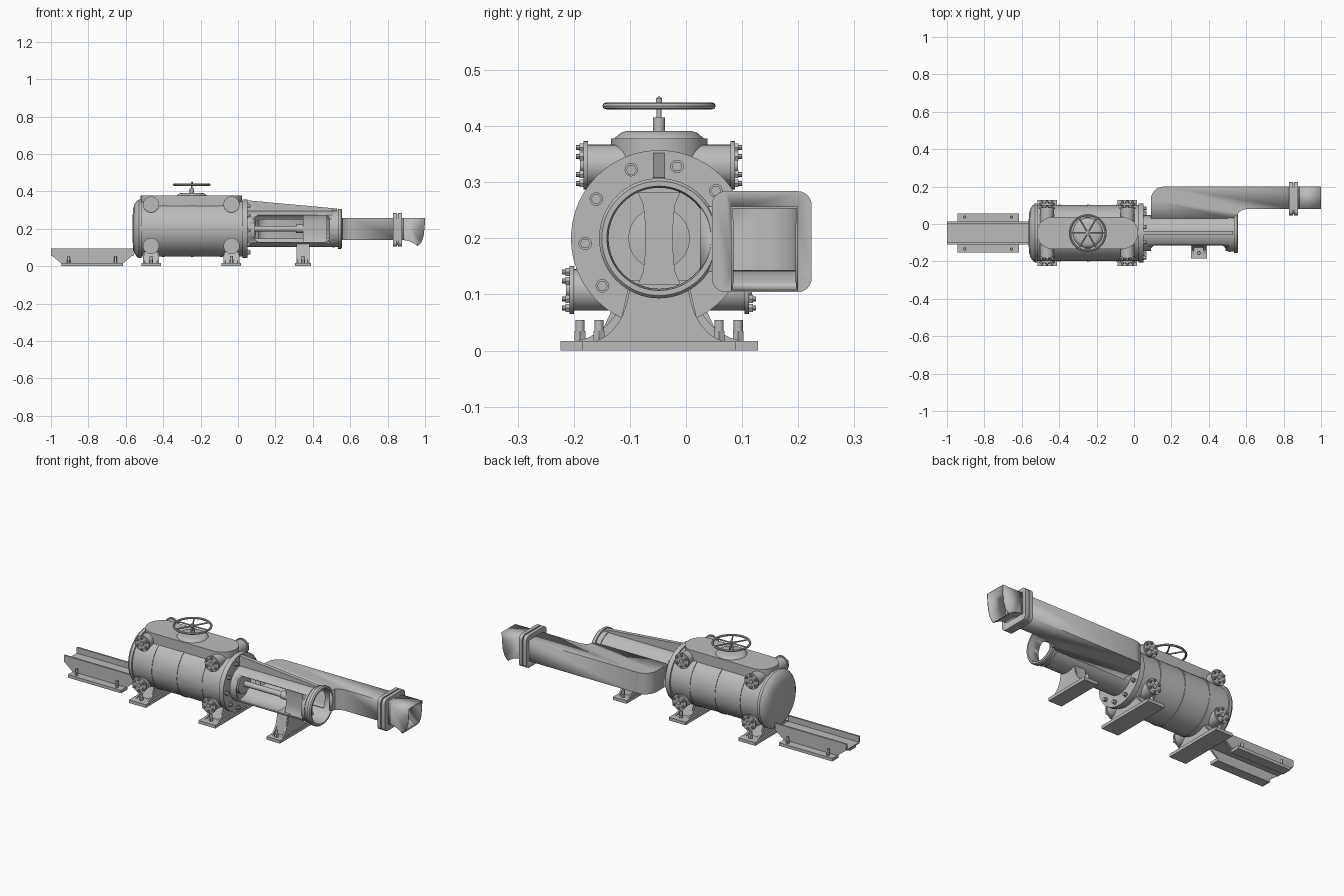
import bpy, bmesh, math
from mathutils import Matrix, Vector

cube = bpy.data.objects.get("Cube")
if cube:
    bpy.data.objects.remove(cube)

grey = bpy.data.materials.new("machine_grey")
grey.use_nodes = True
grey.diffuse_color = (0.5, 0.5, 0.5, 1)
grey.node_tree.nodes["Principled BSDF"].inputs["Base Color"].default_value = (0.5, 0.5, 0.5, 1)

CY, CZ = -0.048, 0.2          # main axis of the machine
ENDS = (-0.465, -0.035)       # stations of the pipes and feet


def finish(name, bm):
    bmesh.ops.recalc_face_normals(bm, faces=bm.faces)
    me = bpy.data.meshes.new(name)
    bm.to_mesh(me)
    bm.free()
    me.materials.append(grey)
    ob = bpy.data.objects.new(name, me)
    bpy.context.collection.objects.link(ob)
    bpy.ops.object.select_all(action='DESELECT')
    ob.select_set(True)
    bpy.context.view_layer.objects.active = ob
    bpy.ops.object.shade_smooth_by_angle(angle=math.radians(35))
    return ob


def place(axis, a, b, c):
    """Point from two in-plane coordinates and one along the axis."""
    return Vector({'x': (c, a, b), 'y': (a, c, b), 'z': (a, b, c)}[axis])


def revolve(name, profile, axis='x', centre=(CY, CZ), n=48, closed=False):
    bm = bmesh.new()
    rings = []
    for t, r in profile:
        if r == 0:
            rings.append([bm.verts.new(place(axis, *centre, t))] * n)
            continue
        rings.append([bm.verts.new(place(axis, centre[0] + r * math.cos(2 * math.pi * i / n),
                                         centre[1] + r * math.sin(2 * math.pi * i / n), t))
                      for i in range(n)])
    pairs = list(zip(rings, rings[1:])) + ([(rings[-1], rings[0])] if closed else [])
    for p, q in pairs:
        for i in range(n):
            j = (i + 1) % n
            bm.faces.new(list(dict.fromkeys((p[i], p[j], q[j], q[i]))))
    return finish(name, bm)


def rod(name, axis, centre, lo, hi, r, n=16):
    return revolve(name, [(lo, 0), (lo, r), (hi, r), (hi, 0)], axis, centre, n)


def prism(name, pts, axis, lo, hi, bevel=0):
    bm = bmesh.new()
    a, b = ([bm.verts.new(place(axis, u, v, t)) for u, v in pts] for t in (lo, hi))
    bm.faces.new(a)
    bm.faces.new(b)
    for i in range(len(pts)):
        j = (i + 1) % len(pts)
        bm.faces.new((a[i], a[j], b[j], b[i]))
    if bevel:
        top = [e for e in bm.edges if all(v in b for v in e.verts)]
        bmesh.ops.bevel(bm, geom=top, offset=bevel, segments=4, profile=0.5, affect='EDGES')
    return finish(name, bm)


def rounded(x0, x1, y0, y1, r, n=6):
    pts = []
    for k, (x, y) in enumerate(((x1 - r, y1 - r), (x0 + r, y1 - r), (x0 + r, y0 + r), (x1 - r, y0 + r))):
        for i in range(n + 1):
            a = math.pi / 2 * (k + i / n)
            pts.append((x + r * math.cos(a), y + r * math.sin(a)))
    return pts


def box(name, x0, x1, y0, y1, z0, z1):
    return prism(name, [(x0, y0), (x1, y0), (x1, y1), (x0, y1)], 'z', z0, z1)


def cut(ob, cutter):
    m = ob.modifiers.new("cut", 'BOOLEAN')
    m.operation, m.object, m.solver = 'DIFFERENCE', cutter, 'EXACT'
    ob.select_set(True)
    bpy.context.view_layer.objects.active = ob
    bpy.ops.object.modifier_apply(modifier=m.name)
    bpy.data.objects.remove(cutter)


def sheet(ob, thickness):
    m = ob.modifiers.new("sheet", 'SOLIDIFY')
    m.thickness, m.offset = thickness, -1


def bolt(name, x, y, z, r=0.011):
    rod(name + "_nut", 'z', (x, y), z, z + 0.018, r, 6)
    rod(name + "_stud", 'z', (x, y), z, z + 0.037, r * 0.75, 12)


# Pressure vessel with domed end and front flange
revolve("vessel", [(-0.565, 0), (-0.562, 0.1), (-0.555, 0.128), (-0.543, 0.147), (-0.53, 0.157),
                   (-0.515, 0.157), (-0.515, 0.149), (0.025, 0.149), (0.025, 0.157),
                   (0.052, 0.157), (0.052, 0)], n=72)
for x in (-0.4, -0.245, -0.09):
    revolve("vessel_band", [(x - 0.006, 0.145), (x - 0.006, 0.152), (x + 0.006, 0.152), (x + 0.006, 0.145)], n=72)
for i in range(10):
    a = math.radians(4 + 36 * i)
    c = (CY + 0.132 * math.cos(a), CZ + 0.132 * math.sin(a))
    rod("flange_washer", 'x', c, 0.05, 0.057, 0.012)
    rod("flange_nut", 'x', c, 0.055, 0.068, 0.0095, 6)

# Top housing, boss and handwheel
prism("top_housing", rounded(-0.52, 0.022, CY - 0.086, CY + 0.086, 0.0855, 10), 'z', 0.26, 0.378, 0.012)
revolve("wheel_boss", [(0.37, 0.083), (0.378, 0.08), (0.388, 0.068), (0.391, 0.058), (0.391, 0)],
        'z', (-0.247, CY))
rod("wheel_gland", 'z', (-0.247, CY), 0.385, 0.415, 0.011)
revolve("wheel_stem", [(0.41, 0), (0.41, 0.0045), (0.43, 0.0045), (0.43, 0.013), (0.441, 0.013),
                       (0.441, 0.0055), (0.449, 0.0055), (0.454, 0)], 'z', (-0.247, CY), 20)
revolve("wheel_rim", [(0.436 + 0.006 * math.sin(k * math.pi / 4), 0.095 + 0.006 * math.cos(k * math.pi / 4))
                      for k in range(8)], 'z', (-0.247, CY), 48, True)
for i in range(6):
    spoke = rod("wheel_spoke", 'x', (0, 0), 0.008, 0.093, 0.004, 8)
    spoke.matrix_world = Matrix.Translation((-0.247, CY, 0.436)) @ Matrix.Rotation(i * math.pi / 3, 4, 'Z')

# Cross pipes with bolted end flanges
for x in ENDS:
    for z, half in ((0.33, 0.135), (0.108, 0.16)):
        f = half - 0.008
        revolve("cross_pipe", [(CY - half, 0), (CY - half, 0.043), (CY - f, 0.043), (CY - f, 0.037),
                               (CY + f, 0.037), (CY + f, 0.043), (CY + half, 0.043), (CY + half, 0)],
                'y', (x, z), 32)
        for s in (-1, 1):
            y = CY + s * half
            rod("pipe_cap", 'y', (x, z), y, y + s * 0.006, 0.012)
            for i in range(6):
                a = i * math.pi / 3 + math.pi / 6
                c = (x + 0.032 * math.cos(a), z + 0.032 * math.sin(a))
                rod("pipe_nut", 'y', c, y, y + s * 0.007, 0.008, 6)
                rod("pipe_stud", 'y', c, y, y + s * 0.013, 0.0045, 8)


# Pedestal feet
def foot(x, half_x, half_y, neck, top, bolt_y):
    box("foot_base", x - half_x, x + half_x, CY - half_y, CY + half_y, 0, 0.017)
    side = []
    for i in range(9):
        a = math.pi / 2 * i / 8
        side.append((neck + (half_y - 0.01 - neck) * (1 - math.sin(a)),
                     0.015 + (top - 0.015) * (1 - math.cos(a))))
    side = sorted(side, key=lambda p: p[1])
    outline = [(CY + y, z) for y, z in side] + [(CY - y, z) for y, z in reversed(side)]
    for s in (-1, 1):
        e = x + s * half_x * 0.72
        prism("foot_gusset", outline, 'x', e - 0.005, e + 0.005)
    w = half_x * 0.7
    inner = [(CY + a, b) for a, b in ((-bolt_y + 0.03, 0.015), (bolt_y - 0.03, 0.015), (neck, top), (-neck, top))]
    prism("foot_web", inner, 'x', x - w, x + w)
    for s in (-1, 1):
        bolt("foot_bolt", x, CY + s * bolt_y, 0.017)


for x in ENDS:
    foot(x, 0.052, 0.176, 0.062, 0.12, 0.141)
foot(0.347, 0.042, 0.137, 0.052, 0.125, 0.107)

# Open barrel with side window, end collar and top rib
barrel = revolve("barrel", [(0.045, 0.097), (0.53, 0.097), (0.53, 0.09), (0.045, 0.09)], n=64, closed=True)
cut(barrel, prism("window_cutter", rounded(0.09, 0.49, 0.13, 0.272, 0.025), 'y', -0.25, CY))
cut(barrel, box("duct_cutter", 0.11, 0.51, CY, 0.1, 0.147, 0.25))
revolve("barrel_collar", [(0.505, 0.094), (0.505, 0.101), (0.515, 0.101), (0.515, 0.098), (0.535, 0.098),
                          (0.535, 0.107), (0.55, 0.107), (0.556, 0.102), (0.556, 0.093), (0.53, 0.09)],
        n=64, closed=True)
prism("barrel_rib", [(0.05, 0.352), (0.05, 0.293), (0.53, 0.293), (0.53, 0.308)], 'y', CY - 0.011, CY + 0.011)

# Pusher rod and waisted blade inside the barrel
revolve("pusher_rod", [(0.05, 0.055), (0.075, 0.055), (0.08, 0.015), (0.31, 0.015), (0.31, 0.022),
                       (0.347, 0.022), (0.347, 0)], n=24)
waist = [(0.025 + 0.013 * (k / 4) ** 4, 0.0205 * k) for k in range(-4, 5)]
prism("blade", [(CY + w, CZ + h) for w, h in waist] + [(CY - w, CZ + h) for w, h in reversed(waist)],
      'x', 0.347, 0.475)

# Side duct: hollow shell open at the barrel and at the outlet
corner = [(0.16 - 0.07 * math.cos(i * math.pi / 16), 0.13 + 0.07 * math.sin(i * math.pi / 16)) for i in range(9)]
plan = [(0.09, 0.025)] + corner + [(0.885, 0.2), (0.885, 0.08), (0.6, 0.08), (0.575, 0.073),
                                   (0.558, 0.06), (0.55, 0.025)]
bm = bmesh.new()
low, high = ([bm.verts.new((x, y, z)) for x, y in plan] for z in (0.14, 0.257))
bm.faces.new(low)
bm.faces.new(high)
for i in range(len(plan) - 1):
    if plan[i][0] != 0.885 or plan[i + 1][0] != 0.885:
        bm.faces.new((low[i], low[i + 1], high[i + 1], high[i]))
sheet(finish("side_duct", bm), 0.005)

# Down-turned outlet spout
lip = [(0.87, 0.14), (0.9, 0.138), (0.925, 0.13), (0.945, 0.119), (0.96, 0.107)]
cheek = lip + [(0.982, 0.13), (0.993, 0.165), (0.998, 0.21), (1.0, 0.257), (0.87, 0.257)]
bm = bmesh.new()
near, far = ([bm.verts.new((x, y, z)) for x, z in cheek] for y in (0.08, 0.2))
bm.faces.new(near)
bm.faces.new(far)
for i in (0, 1, 2, 3, 8):
    bm.faces.new((near[i], near[i + 1], far[i + 1], far[i]))
sheet(finish("outlet_spout", bm), 0.005)

# Paired duct flanges
for x0, x1, g in ((0.83, 0.85, 0), (0.848, 0.858, 0.008), (0.856, 0.876, 0)):
    fl = prism("duct_flange", rounded(0.046 + g, 0.224 - g, 0.104 + g, 0.284 - g, 0.025), 'x', x0, x1)
    cut(fl, box("flange_cutter", 0.8, 0.9, 0.083, 0.197, 0.143, 0.254))

# Loading tray on bolted side rails
wall = [(-1, 0.094), (-1, 0.06), (-0.945, 0.015), (-0.615, 0.015), (-0.56, 0.06), (-0.56, 0.094)]
for s in (-1, 1):
    y = CY + s * 0.057
    prism("tray_wall", wall, 'y', y - 0.005, y + 0.005)
    box("tray_rail", -0.945, -0.615, *sorted((CY + s * 0.05, CY + s * 0.105)), 0, 0.017)
    for x in (-0.905, -0.655):
        bolt("tray_bolt", x, CY + s * 0.085, 0.015, 0.009)
box("tray_floor", -1, -0.56, CY - 0.055, CY + 0.055, 0.055, 0.062)
